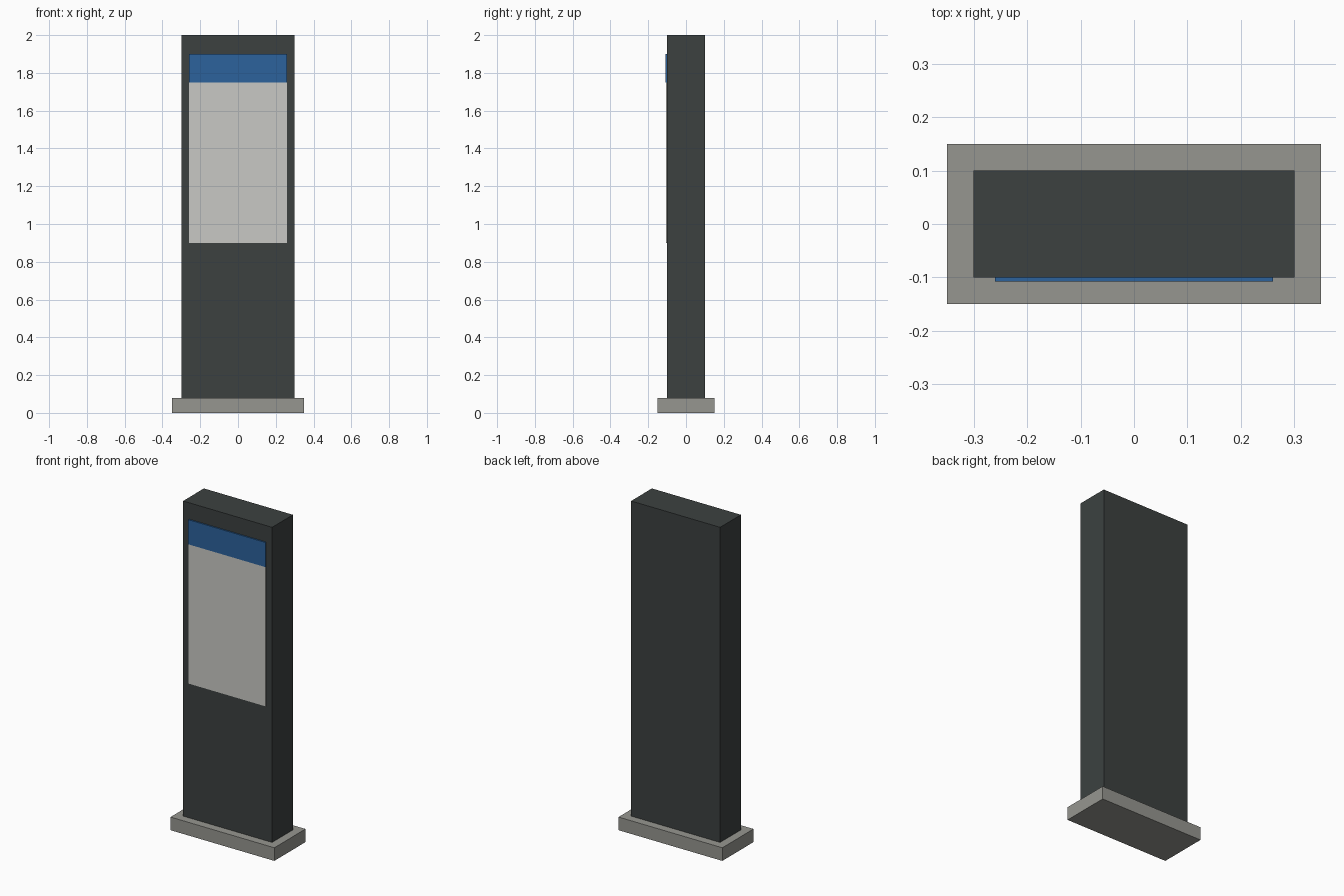
import bpy
import bmesh

if "Cube" in bpy.data.objects:
    bpy.data.objects.remove(bpy.data.objects["Cube"])


def material(name, colour):
    mat = bpy.data.materials.new(name)
    mat.diffuse_color = (*colour, 1.0)
    mat.use_nodes = True
    mat.node_tree.nodes["Principled BSDF"].inputs["Base Color"].default_value = mat.diffuse_color
    return mat


def box(name, x, y, z, mat):
    """Box from (min, max) ranges on each axis."""
    bm = bmesh.new()
    bmesh.ops.create_cube(bm, size=1.0)
    for v in bm.verts:
        v.co = [r[0] if c < 0 else r[1] for c, r in zip(v.co, (x, y, z))]
    mesh = bpy.data.meshes.new(name)
    bm.to_mesh(mesh)
    bm.free()
    mesh.materials.append(mat)
    obj = bpy.data.objects.new(name, mesh)
    bpy.context.collection.objects.link(obj)
    return obj


charcoal = material("charcoal", (0.045, 0.053, 0.051))
concrete = material("concrete_grey", (0.305, 0.305, 0.279))
pale = material("pale_grey", (0.584, 0.584, 0.555))
blue = material("blue", (0.025, 0.122, 0.334))

# Plinth and upright slab
box("base_plinth", (-0.35, 0.35), (-0.15, 0.15), (0.0, 0.08), concrete)
box("pillar", (-0.30, 0.30), (-0.10, 0.10), (0.08, 2.0), charcoal)

# Thin plates on the front face
box("display_panel", (-0.26, 0.26), (-0.105, -0.10), (0.90, 1.75), pale)
box("header_band", (-0.26, 0.26), (-0.108, -0.10), (1.75, 1.90), blue)
